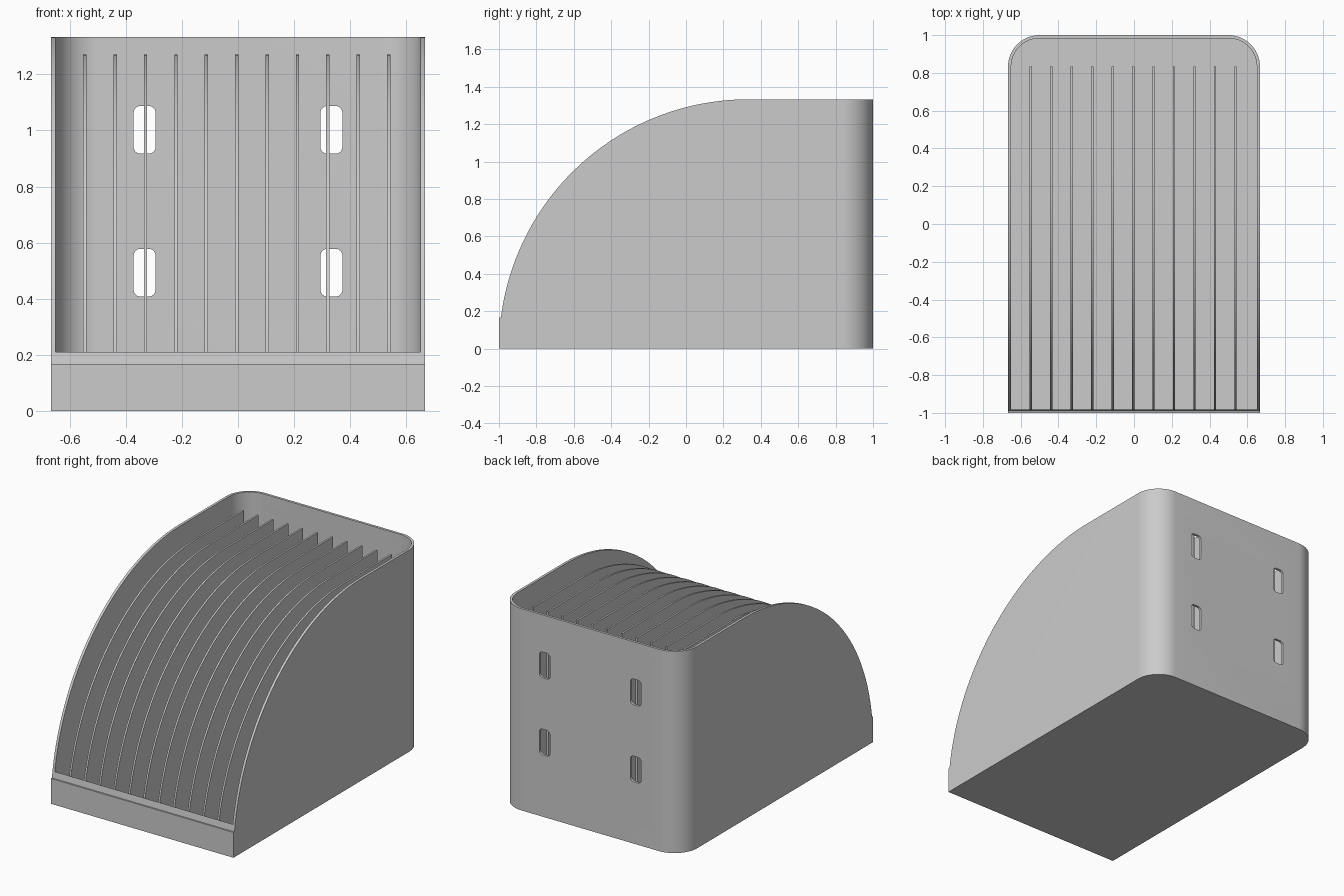
import bpy, bmesh
from math import sin, cos, pi, asin

cube = bpy.data.objects.get("Cube")
if cube:
    bpy.data.objects.remove(cube, do_unlink=True)

W, H, R = 0.667, 1.333, 1.333    # half width, height, side curve radius
T, LIP, CY = 0.0167, 0.167, 0.333  # wall, front lip height, curve centre

grey = bpy.data.materials.new("grey plastic")
grey.use_nodes = True
grey.diffuse_color = (0.6, 0.6, 0.6, 1)
grey.node_tree.nodes["Principled BSDF"].inputs["Base Color"].default_value = (0.6, 0.6, 0.6, 1)


def prism(name, pts, axis, lo, hi):
    """Extrude a 2D outline along an axis from lo to hi."""
    place = {"x": lambda a, b, d: (d, a, b),
             "y": lambda a, b, d: (a, d, b),
             "z": lambda a, b, d: (a, b, d)}[axis]
    bm = bmesh.new()
    rings = [[bm.verts.new(place(a, b, d)) for a, b in pts] for d in (lo, hi)]
    for ring in rings:
        bm.faces.new(ring)
    n = len(pts)
    for i in range(n):
        j = (i + 1) % n
        bm.faces.new((rings[0][i], rings[0][j], rings[1][j], rings[1][i]))
    bmesh.ops.recalc_face_normals(bm, faces=bm.faces)
    mesh = bpy.data.meshes.new(name)
    bm.to_mesh(mesh)
    bm.free()
    mesh.materials.append(grey)
    obj = bpy.data.objects.new(name, mesh)
    bpy.context.collection.objects.link(obj)
    return obj


def activate(obj):
    bpy.ops.object.select_all(action="DESELECT")
    obj.select_set(True)
    bpy.context.view_layer.objects.active = obj


def cut(obj, cutter):
    activate(obj)
    mod = obj.modifiers.new("cut", "BOOLEAN")
    mod.operation, mod.solver, mod.object = "DIFFERENCE", "EXACT", cutter
    bpy.ops.object.modifier_apply(modifier=mod.name)
    bpy.data.objects.remove(cutter, do_unlink=True)


def smooth(obj):
    activate(obj)
    bpy.ops.object.shade_smooth_by_angle(angle=pi / 6)


def arc(cx, cy, r, a0, a1, n):
    return [(cx + r * cos(a0 + (a1 - a0) * i / n), cy + r * sin(a0 + (a1 - a0) * i / n))
            for i in range(n + 1)]


def plan(inset):
    """Footprint with two rounded back corners."""
    w, r, c = W - inset, LIP - inset, W - LIP
    return ([(-w, -1 + inset), (w, -1 + inset)]
            + arc(c, 1 - LIP, r, 0, pi / 2, 16)
            + arc(-c, 1 - LIP, r, pi / 2, pi, 16))


def side_curve(drop, z0):
    """Quarter curve from height z0 at the front up to the flat top."""
    return arc(CY, -drop, R, pi - asin((z0 + drop) / R), pi / 2, 48)


# Open tray: outer block, hollow, curved side cut
tray = prism("tray", plan(0), "z", 0, 1.6)
cut(tray, prism("hollow", plan(T), "z", T, 1.8))
cut(tray, prism("curve_cut", [(-1.2, LIP)] + side_curve(0, LIP)
                + [(1.2, H), (1.2, 2), (-1.2, 2)], "x", -1, 1))

# Rounded mounting slots in the back wall
hw, hh, r = 0.039, 0.085, 0.024
for x in (-0.333, 0.333):
    for z in (0.493, 1.002):
        outline = []
        for k, (sx, sz) in enumerate(((1, 1), (-1, 1), (-1, -1), (1, -1))):
            outline += arc(x + sx * (hw - r), z + sz * (hh - r), r,
                           k * pi / 2, (k + 1) * pi / 2, 6)
        cut(tray, prism("slot", outline, "y", 0.9, 1.1))
smooth(tray)

# Row of thin dividers standing on the floor, stopping short of the back wall
back = 1 - LIP
profile = [(-0.985, T / 2)] + side_curve(0.063, 0.15) + [(back, H - 0.063), (back, T / 2)]
for i in range(11):
    x = -0.546 + i * 0.1083
    smooth(prism(f"divider_{i + 1}", profile, "x", x - 0.006, x + 0.006))
